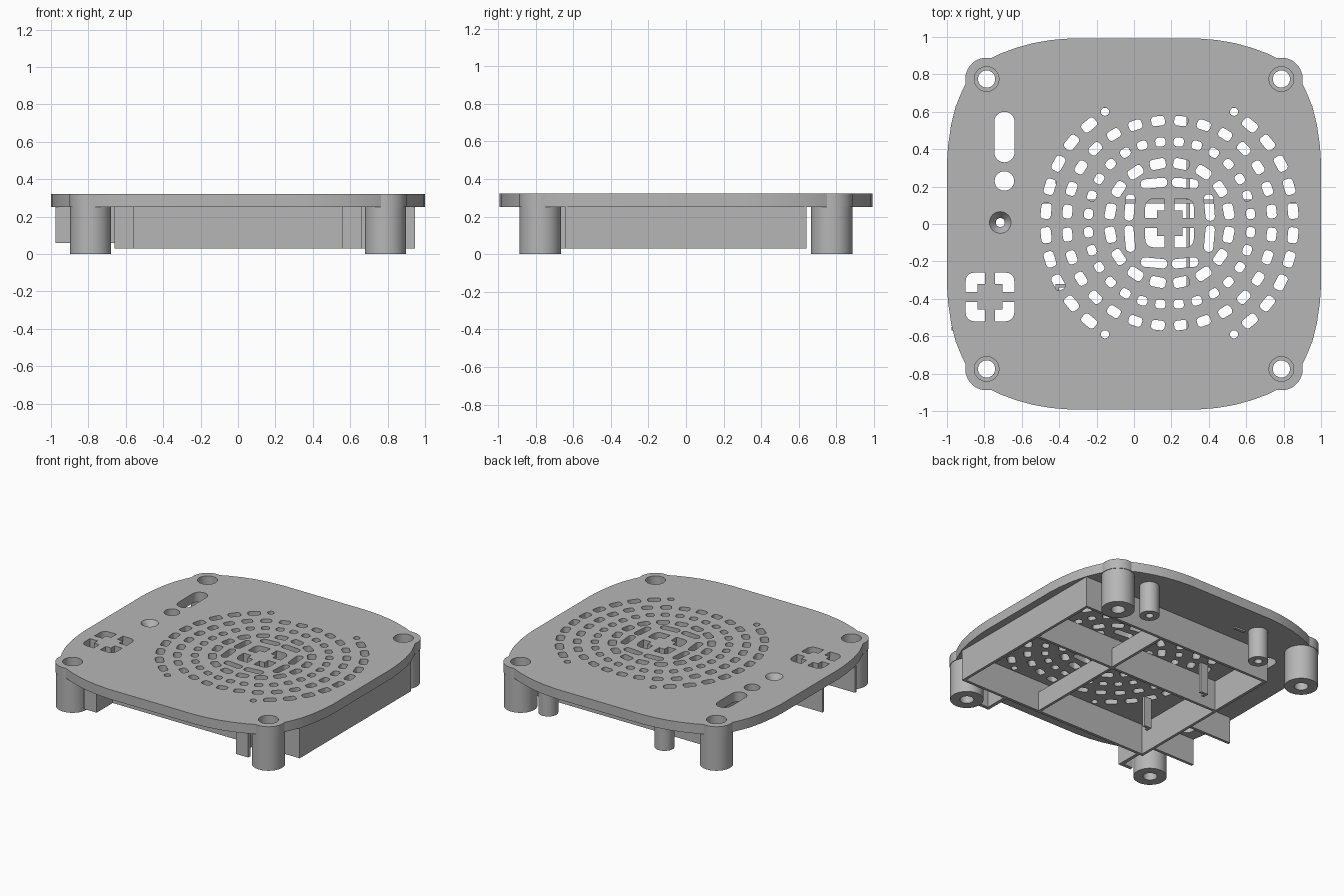
import bpy, bmesh
from math import sin, cos, pi, radians, atan2

cube = bpy.data.objects.get("Cube")
if cube:
    bpy.data.objects.remove(cube)

grey = bpy.data.materials.new("matte grey")
grey.use_nodes = True
COLOUR = (0.47, 0.47, 0.47, 1)
grey.diffuse_color = COLOUR
grey.node_tree.nodes["Principled BSDF"].inputs["Base Color"].default_value = COLOUR

TOP, UNDER, LOW = 0.322, 0.252, 0.03      # plate top, plate underside, wall bottoms


def finish(obj):
    """Clean the mesh, add the material and shade it."""
    bm = bmesh.new()
    bm.from_mesh(obj.data)
    bmesh.ops.remove_doubles(bm, verts=bm.verts, dist=0.00005)
    bmesh.ops.recalc_face_normals(bm, faces=bm.faces)
    bm.to_mesh(obj.data)
    bm.free()
    obj.data.materials.clear()
    obj.data.materials.append(grey)
    bpy.ops.object.select_all(action='DESELECT')
    obj.select_set(True)
    bpy.context.view_layer.objects.active = obj
    bpy.ops.object.shade_smooth_by_angle(angle=radians(30))


def slab(name, loops, z0, z1):
    """Extrude a flat outline with holes between two heights."""
    curve = bpy.data.curves.new(name, 'CURVE')
    curve.dimensions = '2D'
    curve.fill_mode = 'BOTH'
    curve.extrude = (z1 - z0) / 2
    for loop in loops:
        spline = curve.splines.new('POLY')
        spline.points.add(len(loop) - 1)
        for p, (x, y) in zip(spline.points, loop):
            p.co = (x, y, 0, 1)
        spline.use_cyclic_u = True
    temp = bpy.data.objects.new(name + " curve", curve)
    bpy.context.collection.objects.link(temp)
    bpy.context.view_layer.update()
    deps = bpy.context.evaluated_depsgraph_get()
    mesh = bpy.data.meshes.new_from_object(temp.evaluated_get(deps))
    bpy.data.objects.remove(temp)
    for v in mesh.vertices:
        v.co.z += (z0 + z1) / 2
    obj = bpy.data.objects.new(name, mesh)
    bpy.context.collection.objects.link(obj)
    finish(obj)
    return obj


def box(name, x0, x1, y0, y1, z0=LOW, z1=UNDER):
    slab(name, [[(x0, y0), (x1, y0), (x1, y1), (x0, y1)]], z0, z1)


def arc(cx, cy, r, a0, a1, n):
    return [(cx + r * cos(radians(a0 + (a1 - a0) * i / n)),
             cy + r * sin(radians(a0 + (a1 - a0) * i / n))) for i in range(n + 1)]


def circle(cx, cy, r, n=32):
    return arc(cx, cy, r, 0, 360, n)[:-1]


def rounded(cx, cy, w, h, r, turn=0.0, n=4):
    """Rounded rectangle turned about its centre."""
    pts = []
    for k, (sx, sy) in enumerate([(1, 1), (-1, 1), (-1, -1), (1, -1)]):
        pts += arc(sx * (w / 2 - r), sy * (h / 2 - r), r, 90 * k, 90 * k + 90, n)
    c, s = cos(turn), sin(turn)
    return [(cx + x * c - y * s, cy + x * s + y * c) for x, y in pts]


def cross_vent(cx, cy):
    """Four corner-shaped openings around a solid cross."""
    inner, mid, outer, r = 0.026, 0.068, 0.13, 0.045
    shape = [(inner, mid), (mid, mid), (mid, inner), (outer, inner)]
    shape += arc(outer - r, outer - r, r, 0, 90, 5) + [(inner, outer)]
    return [[(cx + sx * x, cy + sy * y) for x, y in shape]
            for sx in (1, -1) for sy in (1, -1)]


# Plate outline: one quarter mirrored to four, with a lobe at each corner
LEG_X, LEG_Y = 0.788, 0.775
quarter = [(1, 0.33), (0.994, 0.42), (0.978, 0.53), (0.953, 0.63), (0.92, 0.71)]
quarter += arc(LEG_X, LEG_Y, 0.114, -12, 102, 14)
quarter += [(0.72, 0.909), (0.63, 0.942), (0.54, 0.967), (0.44, 0.984), (0.34, 0.992)]
outline = list(quarter)
outline += [(-x, y) for x, y in reversed(quarter)]
outline += [(-x, -y) for x, y in quarter]
outline += [(x, -y) for x, y in reversed(quarter)]

# Round vent: a cross, eight bars and rings of small openings
GX, GY = 0.19, 0.005
holes = cross_vent(GX, GY) + cross_vent(-0.77, -0.39)
for k in range(4):
    for side in (-1, 1):
        a = k * pi / 2
        d, o = 0.213, side * 0.083
        holes.append(rounded(GX + d * cos(a) - o * sin(a), GY + d * sin(a) + o * cos(a),
                             0.05, 0.142, 0.022, a + side * 0.09))
POWER = 2.15
for radius, count, deep, wide in [(0.32, 16, 0.055, 0.085), (0.435, 28, 0.048, 0.055),
                                  (0.548, 28, 0.052, 0.073), (0.662, 32, 0.055, 0.085)]:
    for i in range(count):
        a = (i + 0.5) * 2 * pi / count
        if radius > 0.6 and abs(sin(a)) > 0.8:
            continue
        r = radius * (abs(cos(a)) ** POWER + abs(sin(a)) ** POWER) ** (-1 / POWER)
        holes.append(rounded(GX + r * cos(a), GY + r * sin(a), deep, wide, 0.018, a))
for sx in (-1, 1):
    for sy in (-1, 1):
        holes.append(circle(GX + sx * 0.345, GY + sy * 0.595, 0.022, 16))
        holes.append(circle(sx * LEG_X, sy * LEG_Y, 0.066))

# Slot, round opening and countersink on the left of the plate
holes.append(rounded(-0.693, 0.465, 0.108, 0.27, 0.0535, 0, 8))
holes.append(circle(-0.693, 0.23, 0.052))
holes.append(circle(-0.715, 0.008, 0.058))
slab("top_plate", [outline] + holes, UNDER, TOP)

# Countersunk funnel
bm = bmesh.new()
profile = [(0.0585, TOP), (0.024, UNDER + 0.02), (0.024, UNDER), (0.0585, UNDER)]
rings = [[bm.verts.new((-0.715 + x, 0.008 + y, z)) for x, y in circle(0, 0, r)]
         for r, z in profile]
for k in range(len(rings)):
    a, b = rings[k], rings[(k + 1) % len(rings)]
    for i in range(len(a)):
        j = (i + 1) % len(a)
        bm.faces.new((a[i], a[j], b[j], b[i]))
mesh = bpy.data.meshes.new("countersink")
bm.to_mesh(mesh)
bm.free()
funnel = bpy.data.objects.new("countersink", mesh)
bpy.context.collection.objects.link(funnel)
finish(funnel)

# Corner legs and small screw posts
for sx in (-1, 1):
    for sy in (-1, 1):
        x, y = sx * LEG_X, sy * LEG_Y
        slab("corner_leg", [circle(x, y, 0.11, 48), circle(x, y, 0.046)], 0, UNDER)
for x in (0.544, -0.392):
    slab("screw_post", [circle(x, 0.806, 0.066), circle(x, 0.806, 0.027, 20)], LOW, UNDER)

# Tray walls and ribs under the plate
T = 0.02
box("right_wall", 0.925, 0.945, -0.64, 0.64)
box("left_wall", -0.61, -0.59, -0.64, 0.64)
for side in (-1, 1):
    box("tray_side_wall", -0.61, 0.945, side * 0.63 - T / 2, side * 0.63 + T / 2)
box("divider", -0.6, 0.93, 0.11, 0.13)
box("cross_rib", 0.28, 0.30, -0.63, 0.63, LOW, 0.17)

# Small clips inside the tray
for y in (-0.33, 0.25):
    box("clip_post", -0.42, -0.36, y - 0.01, y + 0.01)
    box("clip_back", -0.42, -0.40, y - 0.035, y + 0.01)

# Front brackets beside the legs
for side in (-1, 1):
    a, b = sorted((side * 0.56, side * 0.585))
    box("bracket_fin", a, b, -0.82, -0.63)
    a, b = sorted((side * 0.56, side * 0.66))
    box("bracket_face", a, b, -0.825, -0.80)

# Fins either side of the small vent
for y in (-0.56, -0.185):
    box("vent_fin", -0.975, -0.6, y - T / 2, y + T / 2, 0.06)
box("small_tab", -0.31, -0.225, 0.75, 0.77, 0.24)
